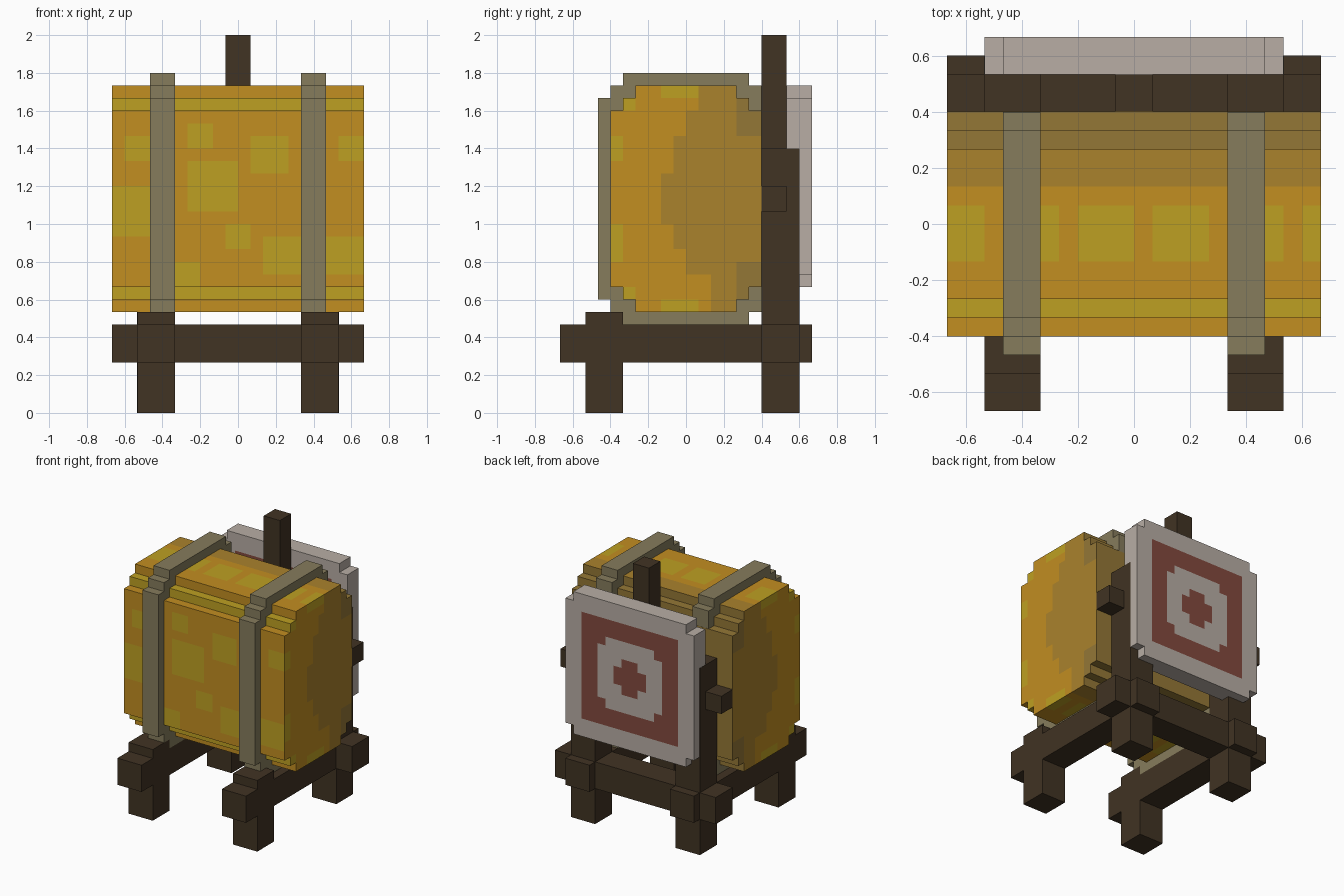
import bpy, bmesh
from mathutils import Vector

if "Cube" in bpy.data.objects:
    bpy.data.objects.remove(bpy.data.objects["Cube"])

U = 1 / 15  # block unit


def material(name, r, g, b):
    m = bpy.data.materials.new(name)
    lin = [((c / 255 + 0.055) / 1.055) ** 2.4 for c in (r, g, b)]
    m.diffuse_color = (*lin, 1)
    m.use_nodes = True
    m.node_tree.nodes["Principled BSDF"].inputs["Base Color"].default_value = m.diffuse_color
    return m


WOOD = material("dark wood", 65, 51, 35)
STRAP = material("strap grey", 134, 124, 92)
STRAW = material("orange straw", 194, 142, 33)
BRIGHT = material("bright straw", 190, 160, 34)
SHADE = material("brown straw", 170, 130, 44)
DARK = material("dull brown straw", 148, 119, 54)
BOARD = material("pale board", 184, 174, 165)
RED = material("faded red", 131, 74, 62)


def finish(name, bm, mats):
    bmesh.ops.recalc_face_normals(bm, faces=bm.faces[:])
    bmesh.ops.scale(bm, vec=(U, U, U), verts=bm.verts[:])
    me = bpy.data.meshes.new(name)
    bm.to_mesh(me)
    bm.free()
    for m in mats:
        me.materials.append(m)
    ob = bpy.data.objects.new(name, me)
    bpy.context.collection.objects.link(ob)
    return ob


def box(name, x, y, z, mat=WOOD):
    bm = bmesh.new()
    bmesh.ops.create_cube(bm, size=1)
    for v in bm.verts:
        v.co = [(a + b) / 2 + c * (b - a) for (a, b), c in zip((x, y, z), v.co)]
    return finish(name, bm, [mat])


def stepped(halves):
    """Staircase-cornered outline from nested half sizes, widest first."""
    q = [halves[0]]
    for (a, b), (c, d) in zip(halves, halves[1:]):
        q += [(c, b), (c, d)]
    r = q[::-1]
    return (q + [(-a, b) for a, b in r] + [(-a, -b) for a, b in q]
            + [(a, -b) for a, b in r])


def prism(pts, place, lo, hi):
    bm = bmesh.new()
    face = bm.faces.new([bm.verts.new(place(a, b, lo)) for a, b in pts])
    ext = bmesh.ops.extrude_face_region(bm, geom=[face], use_keep_orig=True)
    move = Vector(place(0, 0, hi)) - Vector(place(0, 0, lo))
    bmesh.ops.translate(bm, vec=move, verts=[
        g for g in ext["geom"] if isinstance(g, bmesh.types.BMVert)])
    bmesh.ops.recalc_face_normals(bm, faces=bm.faces[:])
    return bm


def paint(bm, rule, axes):
    """Cut into unit cells along the axes and colour each face by the rule."""
    for axis in axes:
        n = Vector([float(i == axis) for i in range(3)])
        for k in range(-10, 27):
            bmesh.ops.bisect_plane(bm, geom=bm.verts[:] + bm.edges[:] + bm.faces[:],
                                   dist=1e-5, plane_co=n * k, plane_no=n)
    bm.normal_update()
    for f in bm.faces:
        f.material_index = rule(f.calc_center_median(), f.normal)


def within(a, b, rects):
    return any(r[0] < a < r[1] and r[2] < b < r[3] for r in rects)


def along_x(a, b, t):
    return (t, a, b + 17)


def along_y(a, b, t):
    return (a, t, b + 18)


# Straw bale: patches as (low, high, low, high) in block units
FRONT = [(-4, -2, 21, 23), (-4, 0, 16, 20), (1, 4, 19, 22), (-1, 1, 13, 15),
         (2, 5, 11, 14), (-5, -3, 10, 12), (-9, -7, 20, 22), (-10, -7, 14, 18),
         (8, 10, 20, 22), (7, 10, 11, 14), (-10, 10, 24, 25), (-10, 10, 9, 10)]
TOP = [(-10, -8, -2, 1), (-5, -4, -2, 1), (-3, 0, -2, 1), (1, 4, -2, 1),
       (7, 8, -2, 1), (9, 10, -2, 1), (-10, 10, -5, -4)]
END = [(-6, -5, 20, 22), (-6, -5, 12, 15), (-5, -4, 24, 25), (-5, -4, 9, 10),
       (-2, 1, 25, 26), (-2, 1, 8, 9)]
SHADE_FROM = [2, 2, 2, 0, 0, -1, -1, -2, -2, -2, -2, -1, -1, -1, 0, 0, 1, 1]


def bale_rule(c, n):
    if n.y > 0.5:
        return 3
    if n.y < -0.5:
        return int(within(c.x, c.z, FRONT))
    if abs(n.z) > 0.5:
        if c.y > 2:
            return 3 if c.y > 4 else 2
        return int(within(c.x, c.y, TOP))
    if within(c.y, c.z, END):
        return 1
    if c.y > 4 and (c.z > 22 or c.z < 12):
        return 3
    return 2 if c.y > SHADE_FROM[int(c.z) - 8] else 0


bale = prism(stepped([(6, 7), (5, 8), (4, 9)]), along_x, -10, 10)
paint(bale, bale_rule, (0, 1, 2))
finish("straw_bale", bale, [STRAW, BRIGHT, SHADE, DARK])

# Straps around the bale, open at the back
loop = [(min(a, 5.98), b) for a, b in stepped([(7, 8), (6, 9), (5, 10)])]
loop = [p for i, p in enumerate(loop) if p != loop[i - 1]]
for side, x in (("left", -7), ("right", 5)):
    finish("strap_" + side, prism(loop, along_x, x, x + 2), [STRAP])


# Target board with ring and bullseye on both faces
def target_rule(c, n):
    if abs(n.y) < 0.5:
        return 0
    a, b = sorted((abs(c.x), abs(c.z - 18)))
    hole = b < 4 and not a > 3
    return int((b < 6 and not hole) or (b < 2 and a < 1))


board = prism(stepped([(8, 7), (7, 8)]), along_y, 8, 10)
paint(board, target_rule, (0, 2))
finish("target_board", board, [BOARD, RED])

# Wooden stand
for side, s in (("left", -1), ("right", 1)):
    x = sorted((5 * s, 8 * s))
    outer = sorted((5 * s, 8.03 * s))
    box("front_leg_" + side, x, (-8, -5), (0, 8))
    box("back_post_" + side, outer, (6, 9), (0, 21))
    box("side_beam_" + side, x, (-10, 10), (4, 7))
box("back_lower_beam", (-10, 10), (6, 9), (4, 7))
box("back_upper_beam", (-10, 10), (6, 8), (16, 18))
box("centre_post", (-1, 1), (6, 8), (12, 30))
